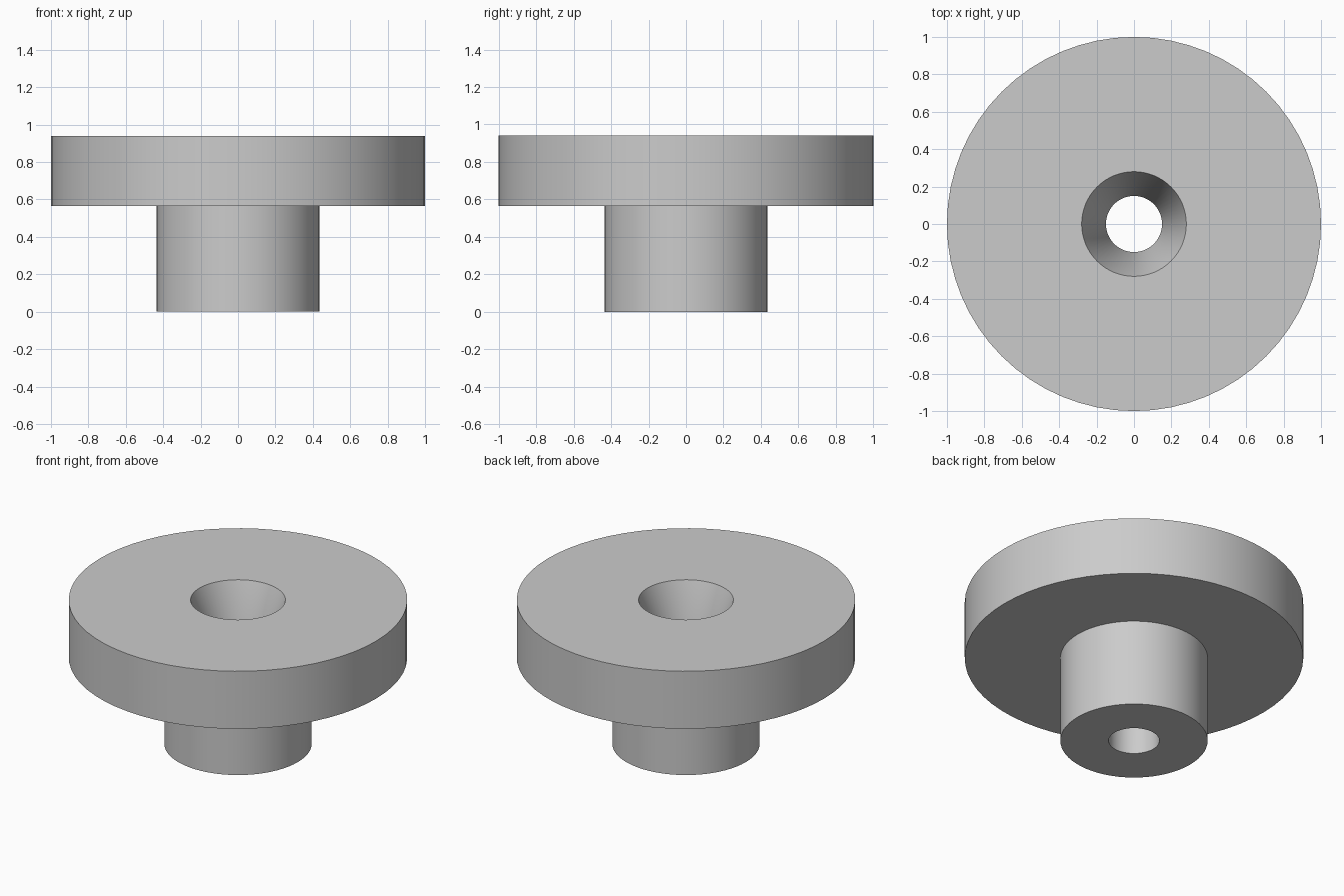
import bpy, bmesh, math

cube = bpy.data.objects.get("Cube")
if cube:
    bpy.data.objects.remove(cube, do_unlink=True)

SEGMENTS = 64

# Plain grey finish
grey = bpy.data.materials.new("plain grey")
grey.use_nodes = True
colour = (0.6, 0.6, 0.6, 1)
grey.diffuse_color = colour
grey.node_tree.nodes["Principled BSDF"].inputs["Base Color"].default_value = colour


def lathe(name, profile):
    """Spin a closed (radius, height) profile around the z axis."""
    bm = bmesh.new()
    verts = [bm.verts.new((r, 0, z)) for r, z in profile]
    edges = [bm.edges.new((a, b)) for a, b in zip(verts, verts[1:] + verts[:1])]
    bmesh.ops.spin(bm, geom=verts + edges, cent=(0, 0, 0), axis=(0, 0, 1),
                   angle=math.tau, steps=SEGMENTS, use_merge=True)
    bmesh.ops.remove_doubles(bm, verts=bm.verts, dist=0.0001)
    bmesh.ops.recalc_face_normals(bm, faces=bm.faces)
    mesh = bpy.data.meshes.new(name)
    bm.to_mesh(mesh)
    bm.free()
    mesh.materials.append(grey)
    obj = bpy.data.objects.new(name, mesh)
    bpy.context.collection.objects.link(obj)
    bpy.ops.object.select_all(action="DESELECT")
    obj.select_set(True)
    bpy.context.view_layer.objects.active = obj
    bpy.ops.object.shade_smooth_by_angle(angle=math.radians(30))
    return obj


# Wide flange on a narrow hub, with a straight bore that flares to the top
bore, flare, hub, rim = 0.15, 0.28, 0.435, 1.0
shoulder, top = 0.565, 0.94
lathe("flanged_hub", [
    (bore, 0), (hub, 0), (hub, shoulder), (rim, shoulder),
    (rim, top), (flare, top), (bore, shoulder),
])
